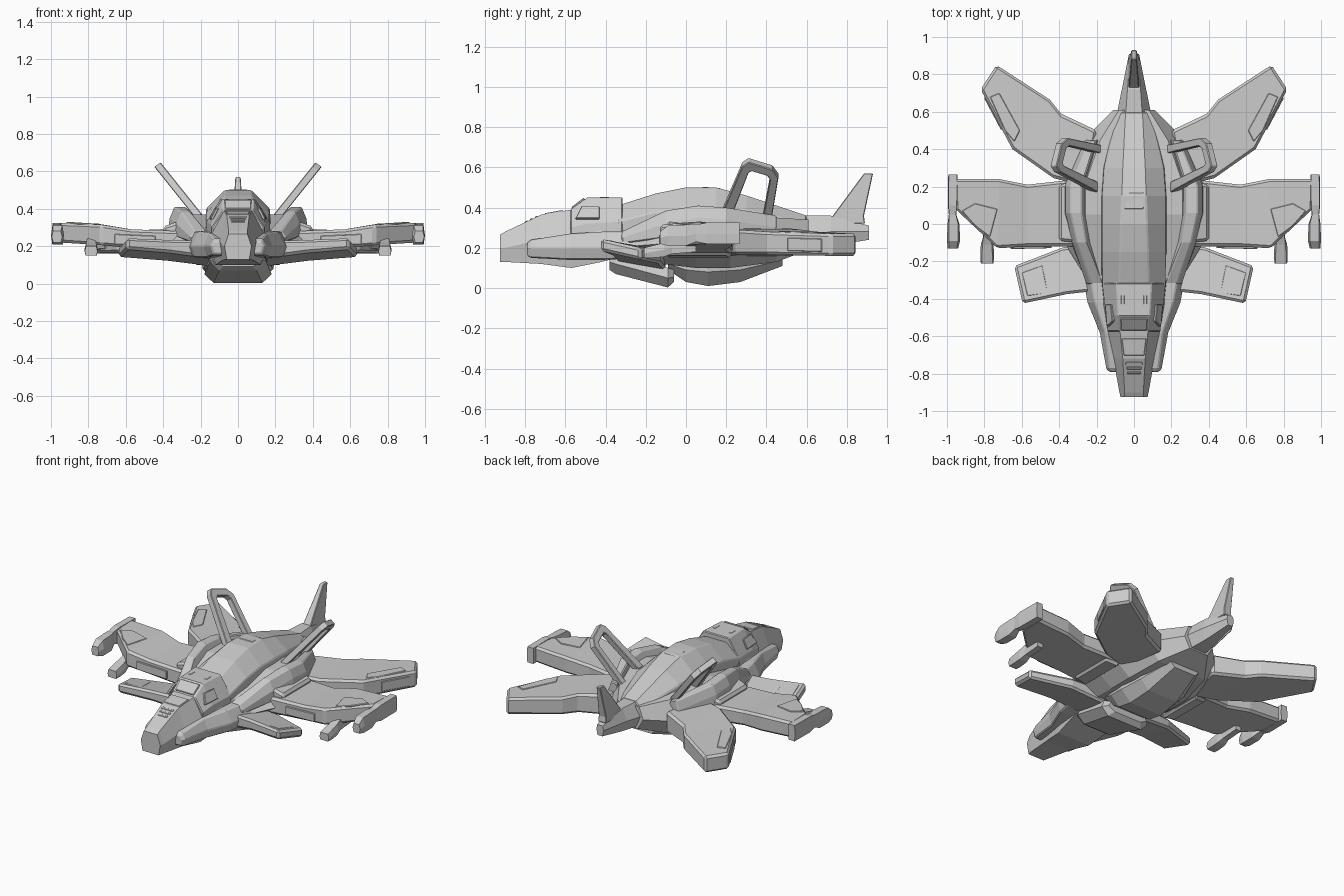
import bpy, bmesh
from mathutils import Vector


def loft(name, rings, mirror=False, bevel=0.0):
    """Skin a closed solid over rings of equal point count."""
    bm = bmesh.new()
    vs = [[bm.verts.new(p) for p in r] for r in rings]
    n = len(rings[0])
    for a, b in zip(vs, vs[1:]):
        for i in range(n):
            bm.faces.new((a[i], a[(i + 1) % n], b[(i + 1) % n], b[i]))
    bm.faces.new(vs[0][::-1])
    bm.faces.new(vs[-1])
    bmesh.ops.recalc_face_normals(bm, faces=bm.faces)
    me = bpy.data.meshes.new(name)
    bm.to_mesh(me)
    bm.free()
    ob = bpy.data.objects.new(name, me)
    bpy.context.collection.objects.link(ob)
    if bevel:
        m = ob.modifiers.new("chamfer", 'BEVEL')
        m.width, m.segments, m.limit_method = bevel, 1, 'ANGLE'
        m.angle_limit = 0.7
    if mirror:
        ob.modifiers.new("mirror", 'MIRROR')
    return ob


def hull(name, rows, **kw):
    """Six-sided sections: y, bottom z/half width, middle z/w, top z/w, centre x."""
    rings = []
    for y, zb, wb, zm, wm, zt, wt, *c in rows:
        cx = c[0] if c else 0
        rings.append([(cx + x, y, z) for x, z in
                      ((wb, zb), (wm, zm), (wt, zt), (-wt, zt), (-wm, zm), (-wb, zb))])
    return loft(name, rings, **kw)


def wing(name, stations, pitch=0.0, bevel=0.014):
    """Stations: leading x,y, trailing x,y, bottom z, top z."""
    rings = [[(ax, ay, zb + pitch), (ax, ay, zt + pitch), (bx, by, zt), (bx, by, zb)]
             for ax, ay, bx, by, zb, zt in stations]
    return loft(name, rings, mirror=True, bevel=bevel)


def slab(name, pts, off, mirror=False):
    """Thin panel: polygon pushed along an offset."""
    return loft(name, [pts, [Vector(p) + Vector(off) for p in pts]], mirror, 0.003)


# fuselage
hull("shoulder_hull", [
    (-0.38, .14, .12, .20, .20, .27, .14),
    (-0.12, .12, .20, .22, .36, .33, .25),
    (0.05, .10, .22, .22, .38, .37, .26),
    (0.22, .10, .22, .22, .38, .37, .26),
    (0.45, .13, .18, .23, .27, .35, .18),
    (0.61, .19, .07, .26, .11, .34, .08)])
hull("spine", [
    (-0.34, .22, .15, .33, .17, .41, .08),
    (-0.15, .25, .18, .38, .17, .47, .075),
    (0.00, .28, .18, .40, .17, .50, .07),
    (0.15, .28, .18, .40, .17, .50, .065),
    (0.30, .28, .17, .39, .16, .46, .06),
    (0.60, .26, .10, .32, .09, .36, .045)], bevel=.006)
hull("tail_boom", [
    (0.50, .19, .07, .27, .11, .36, .05),
    (0.72, .21, .04, .28, .065, .36, .035),
    (0.91, .24, .018, .28, .027, .31, .02)])
hull("belly", [
    (-0.09, .09, .11, .12, .16, .18, .16),
    (0.00, .03, .12, .09, .18, .18, .18),
    (0.11, .01, .12, .08, .19, .18, .20),
    (0.27, .03, .11, .09, .17, .18, .18),
    (0.48, .11, .08, .14, .11, .20, .10)])
hull("belly_thruster", [
    (-0.38, .09, .08, .13, .13, .20, .11),
    (-0.35, .07, .10, .12, .15, .20, .13),
    (-0.09, .003, .13, .05, .18, .10, .16),
    (-0.06, .03, .10, .055, .15, .09, .13)])
hull("shoulder_rail", [
    (-0.32, .22, .05, .25, .055, .28, .03, .20),
    (-0.10, .25, .055, .32, .05, .385, .025, .28),
    (0.06, .25, .07, .35, .055, .41, .03, .31),
    (0.20, .25, .07, .34, .055, .40, .03, .31),
    (0.45, .24, .04, .30, .04, .36, .02, .22)], mirror=True, bevel=.006)
wing("wing_root_collar", [
    (.30, -.10, .30, .23, .15, .34), (.40, -.09, .40, .21, .165, .305)])
slab("spine_hatch", [(-.05, .08, .495), (.05, .08, .495), (.05, .17, .49), (-.05, .17, .487)], (0, 0, .008))

# nose and cabin
hull("nose", [
    (-0.925, .13, .06, .20, .072, .265, .05),
    (-0.90, .13, .065, .20, .078, .28, .05),
    (-0.72, .12, .09, .24, .11, .365, .06),
    (-0.57, .10, .12, .26, .145, .39, .075),
    (-0.42, .13, .14, .27, .17, .40, .09),
    (-0.30, .16, .14, .27, .17, .40, .09)])
hull("cabin", [
    (-0.575, .25, .14, .30, .14, .39, .08),
    (-0.49, .24, .155, .32, .15, .45, .085),
    (-0.315, .22, .175, .33, .17, .45, .095)], bevel=.005)
hull("cheek_fairing", [
    (-0.79, .16, .02, .20, .03, .225, .02, .105),
    (-0.77, .15, .03, .20, .045, .24, .025, .105),
    (-0.58, .14, .04, .20, .06, .27, .03, .125),
    (-0.42, .14, .06, .20, .08, .28, .04, .17),
    (-0.20, .15, .06, .20, .08, .28, .04, .21)], mirror=True, bevel=.006)
slab("windshield", [(-.068, -.562, .39), (.068, -.562, .39), (.072, -.50, .437), (-.072, -.50, .437)],
     (0, -.008, .012))
slab("front_window", [(-.055, -.70, .362), (.055, -.70, .362), (.066, -.61, .378), (-.066, -.61, .378)],
     (0, -.003, .010))
for i in range(3):
    y = -.80 + .025 * i
    z = .28 + (y + .90) * .472
    w = .035 + .005 * i
    slab("nose_louvre", [(-w, y, z - .005), (w, y, z - .005), (w, y + .014, z + .002), (-w, y + .014, z + .002)],
         (0, -.003, .008))
slab("side_window", [(.133, -.55, .34), (.142, -.43, .34), (.112, -.43, .40), (.103, -.52, .40)],
     (.013, 0, .007), mirror=True)
slab("roof_vent", [(.05, -.43, .443), (.07, -.43, .443), (.07, -.38, .443), (.05, -.38, .443)],
     (0, 0, .009), mirror=True)

# main wings, rear wings, canards
wing("main_wing", [
    (.30, -.12, .30, .24, .17, .28), (.57, -.12, .57, .21, .19, .29),
    (.73, -.13, .72, .24, .205, .315), (.955, .08, .96, .24, .22, .325)])
wing("rear_wing", [
    (.25, .20, .20, .50, .16, .30), (.43, .245, .39, .59, .165, .29),
    (.65, .40, .45, .665, .165, .28), (.82, .72, .735, .85, .16, .27)])
wing("canard", [
    (.14, -.35, .14, -.10, .09, .185), (.36, -.375, .38, -.125, .12, .19),
    (.595, -.425, .64, -.225, .14, .20)], pitch=.045)
slab("main_wing_panel", [(.73, .08, .308), (.85, .11, .315), (.92, .07, .32), (.85, -.01, .315), (.77, -.07, .31)],
     (0, 0, .011), mirror=True)
slab("rear_wing_panel", [(.64, .44, .272), (.61, .50, .272), (.72, .70, .267), (.77, .68, .265), (.69, .50, .27)],
     (0, 0, .011), mirror=True)
slab("rear_tip_panel", [(.70, .51, .185), (.79, .68, .18), (.79, .68, .245), (.70, .51, .25)],
     (.012, -.006, 0), mirror=True)
slab("wing_edge_panel", [(.44, -.115, .20), (.66, -.12, .21), (.66, -.12, .265), (.44, -.115, .255)],
     (0, -.014, 0), mirror=True)
slab("canard_panel", [(.46, -.37, .226), (.57, -.385, .232), (.60, -.26, .203), (.49, -.22, .198)],
     (0, 0, .007), mirror=True)

# wing guns
hull("outer_gun", [
    (-0.13, .22, .02, .25, .028, .28, .02, .968),
    (-0.09, .21, .028, .26, .035, .31, .025, .965),
    (0.00, .21, .028, .26, .032, .315, .025, .965),
    (0.05, .23, .018, .27, .02, .315, .018, .97),
    (0.10, .22, .022, .27, .025, .325, .022, .97),
    (0.265, .22, .022, .27, .025, .325, .022, .968)], mirror=True)
hull("inner_gun", [
    (-0.21, .15, .028, .17, .034, .20, .028, .785),
    (-0.17, .15, .03, .18, .037, .21, .028, .785),
    (-0.11, .155, .028, .19, .034, .225, .025, .785),
    (-0.07, .17, .02, .20, .022, .24, .02, .785),
    (0.05, .18, .02, .21, .022, .24, .02, .785)], mirror=True)

# tail fin
loft("tail_fin", [[(-w, a, z), (w, a, z), (w, b, z), (-w, b, z)]
                  for z, a, b, w in ((.32, .71, .89, .03), (.36, .73, .885, .028), (.57, .885, .93, .014))],
     bevel=.004)

# leaning open frames behind the shoulders
outer = [(.17, .36), (.28, .615), (.31, .637), (.43, .60), (.46, .56), (.42, .32)]
inner = [(.225, .36), (.31, .58), (.325, .592), (.405, .568), (.418, .548), (.375, .32)]
rings = []
for o, i in zip(outer, inner):
    ring = []
    for (y, z), s in ((o, -1), (i, -1), (i, 1), (o, 1)):
        ring.append((.21 + (z - .36) * .8 + s * .017, y, z - s * .012))
    rings.append(ring)
loft("fin_frame", rings, mirror=True, bevel=.004)
